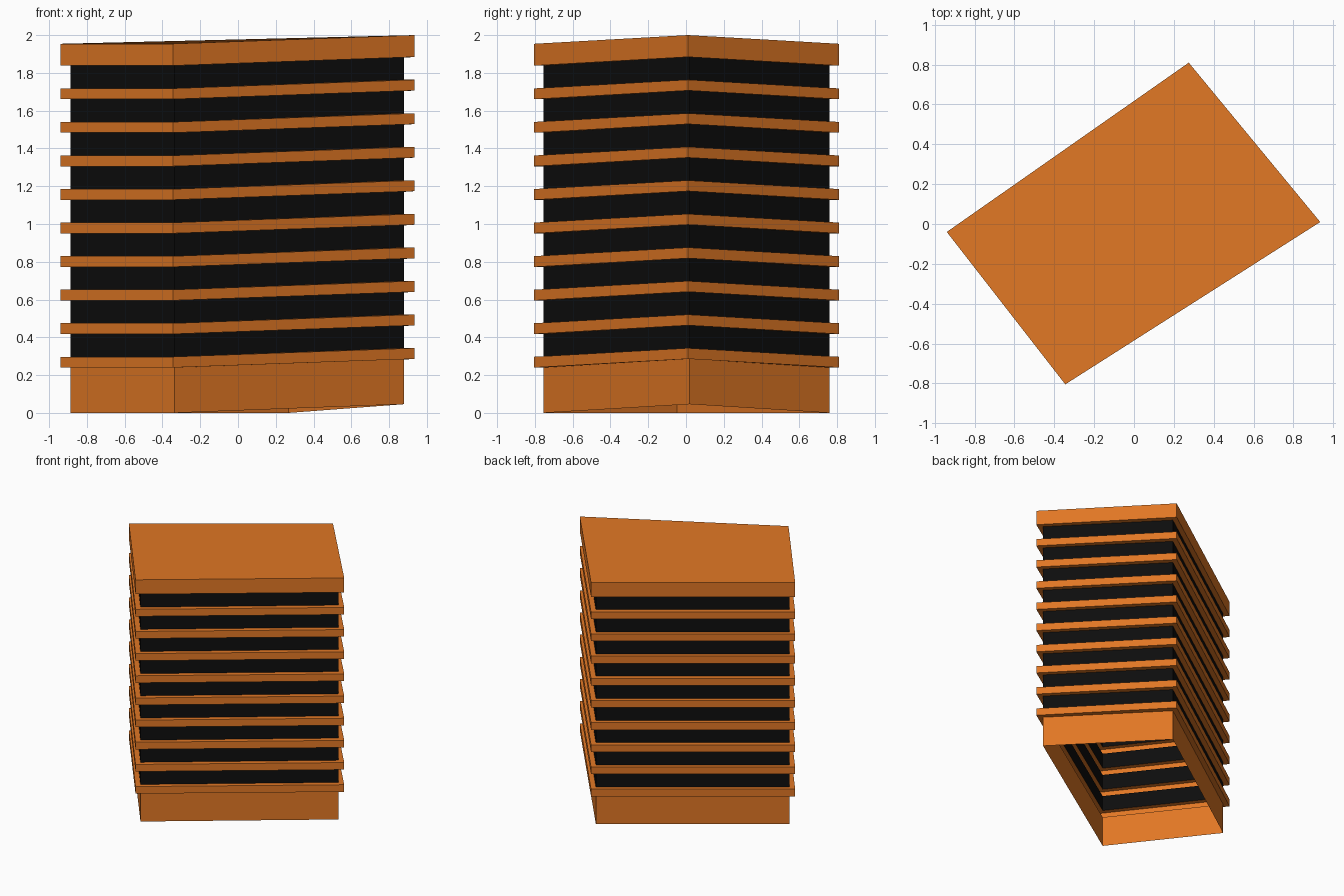
import bpy, bmesh
from mathutils import Vector

if "Cube" in bpy.data.objects:
    bpy.data.objects.remove(bpy.data.objects["Cube"])

def material(name, rgb):
    m = bpy.data.materials.new(name)
    m.diffuse_color = (*rgb, 1)
    m.use_nodes = True
    m.node_tree.nodes["Principled BSDF"].inputs["Base Color"].default_value = m.diffuse_color
    return m

ORANGE = material("orange cladding", (0.75, 0.185, 0.018))
BLACK = material("black glass", (0.004, 0.004, 0.004))

# Footprint of the slabs, counter-clockwise; the right corner sits on higher ground
SLAB = [Vector(p) for p in ((-0.94, -0.04), (-0.345, -0.805), (0.935, 0.01), (0.275, 0.81))]
LIFT = (0, 0, 0.046, 0)

def inset(poly, d):
    out = []
    for i, p in enumerate(poly):
        u = (poly[i - 1] - p).normalized()
        v = (poly[(i + 1) % len(poly)] - p).normalized()
        out.append(p + (u + v) * d / abs(u.cross(v)))
    return out

WALL = inset(SLAB, 0.038)

def shell(name, rings, mat, cap=False):
    """Loft open rings given as (outline, height), with an optional top face."""
    bm = bmesh.new()
    loops = [[bm.verts.new((p.x, p.y, z + h)) for p, h in zip(o, LIFT)] for o, z in rings]
    for a, b in zip(loops, loops[1:]):
        for i in range(4):
            j = (i + 1) % 4
            bm.faces.new((a[i], a[j], b[j], b[i]))
    if cap:
        bm.faces.new(loops[-1])
    me = bpy.data.meshes.new(name)
    bm.to_mesh(me)
    bm.free()
    me.materials.append(mat)
    ob = bpy.data.objects.new(name, me)
    bpy.context.collection.objects.link(ob)

FIRST, STEP, THICK, TOP = 0.24, 0.1776, 0.057, 1.954

# Ground floor wall, open underneath
shell("base_wall", [(WALL, 0), (WALL, FIRST)], ORANGE)

# Projecting floor ledges with dark window bands between them
for i in range(9):
    z = FIRST + i * STEP
    shell(f"ledge_{i + 1}", [(WALL, z), (SLAB, z), (SLAB, z + THICK), (WALL, z + THICK)], ORANGE)
    shell(f"window_band_{i + 1}", [(WALL, z + THICK), (WALL, z + STEP)], BLACK)

# Thick roof slab
z = FIRST + 9 * STEP
shell("roof_slab", [(WALL, z), (SLAB, z), (SLAB, TOP)], ORANGE, cap=True)
